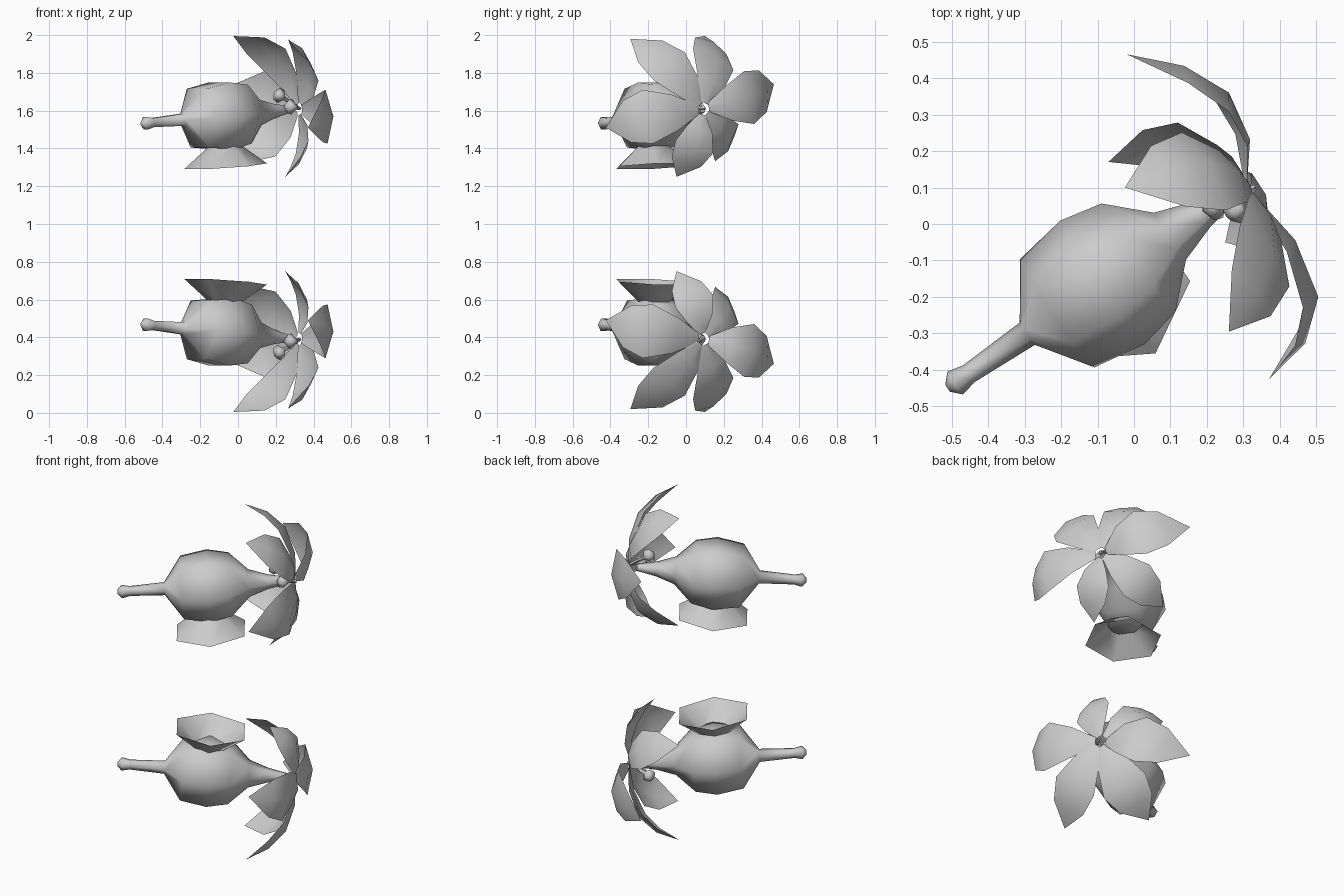
import bpy, math
from mathutils import Vector

if "Cube" in bpy.data.objects:
    bpy.data.objects.remove(bpy.data.objects["Cube"])

MID = Vector((0, 0, 1))          # everything is mirrored about z = 1


def make(name, verts, faces, angle=60):
    me = bpy.data.meshes.new(name)
    me.from_pydata([Vector(v) - MID for v in verts], [], faces)
    ob = bpy.data.objects.new(name, me)
    ob.location = MID
    bpy.context.collection.objects.link(ob)
    m = ob.modifiers.new("mirror", 'MIRROR')
    m.use_axis = (False, False, True)
    m.use_mirror_merge = False
    bpy.ops.object.select_all(action='DESELECT')
    ob.select_set(True)
    bpy.context.view_layer.objects.active = ob
    bpy.ops.object.shade_smooth_by_angle(angle=math.radians(angle))
    return ob


def lathe(name, origin, axis, profile, sides=6, side_dir=Vector((0, 0, 1)), caps=True, angle=60):
    """Rings of (distance along axis, radius)."""
    a = Vector(axis).normalized()
    e1 = side_dir.cross(a).normalized()
    e2 = a.cross(e1)
    verts, faces = [], []
    for t, r in profile:
        for k in range(sides):
            w = 2 * math.pi * k / sides
            verts.append(Vector(origin) + a * t + (e1 * math.cos(w) + e2 * math.sin(w)) * r)
    for i in range(len(profile) - 1):
        for k in range(sides):
            j = (k + 1) % sides
            faces.append((i * sides + k, i * sides + j, (i + 1) * sides + j, (i + 1) * sides + k))
    if caps:
        faces.append(tuple(reversed(range(sides))))
        n = (len(profile) - 1) * sides
        faces.append(tuple(range(n, n + sides)))
    return make(name, verts, faces, angle)


# Pod with a thin stem at one end and a neck at the other
AX = Vector((.825, .564, .08)).normalized()
ORG = Vector((.045, -.070, 1.585))
lathe("pod", ORG, AX, [(-.675, .012), (-.65, .038), (-.605, .028), (-.41, .037), (-.31, .18),
                       (-.16, .205), (-.04, .18), (.065, .078), (.17, .042), (.28, .02)])

# Flared foot, an open six-sided cup pressed against the pod
down = Vector((.08 * .825, .08 * .564, -1)).normalized()
lathe("flared_foot", (-.083, -.185, 1.575), down, [(.165, .09), (.27, .22)],
      side_dir=Vector((-.564, .825, 0)).cross(down), caps=False, angle=70)


# Petals: a bowed strip through base, middle and tip, with edges curled inward
def petal(name, mid, tip, width, side=None):
    out = Vector((.87, .49, 0)).normalized()
    tip, mid = Vector(tip), Vector(mid)
    centre = Vector((.325, .095, 1.61))
    base = centre + ((mid - centre) - out * (mid - centre).dot(out)).normalized() * .03
    ctrl = 2 * mid - (base + tip) / 2
    if side:
        run = (tip - base).normalized()
        side = Vector(side)
        side = (side - run * side.dot(run)).normalized()
    else:
        side = (tip - base).cross(mid - (base + tip) / 2).normalized()
    verts, faces = [], []
    for t, w in ((0, .18), (.2, .66), (.5, 1), (.77, .78)):
        p = base * (1 - t) ** 2 + ctrl * 2 * t * (1 - t) + tip * t * t
        tan = ((ctrl - base) * (1 - t) + (tip - ctrl) * t).normalized()
        nrm = side.cross(tan).normalized()
        if nrm.dot(mid - (base + tip) / 2) < 0:
            nrm = -nrm
        for s in (-1, 0, 1):
            verts.append(p + side * s * w * width - nrm * abs(s) * w * width * .25)
    for i in range(3):
        for k in range(2):
            a = i * 3 + k
            faces.append((a, a + 1, a + 4, a + 3))
    verts.append(tip)
    faces += [(9, 10, 12), (10, 11, 12)]
    make(name, verts, faces)


for i, (mid, tip, w, side) in enumerate([
        ((.26, .36, 1.67), (-.02, .465, 1.74), .145, None),
        ((.21, .165, 1.89), (-.025, .1, 1.995), .135, (.10, -.20, .12)),
        ((.385, -.08, 1.85), (.26, -.295, 1.98), .13, (.13, -.16, -.14)),
        ((.505, -.20, 1.57), (.37, -.425, 1.51), .145, (-.05, 0, 1)),
        ((.365, .05, 1.40), (.25, -.05, 1.25), .11, (.05, -.18, .03)),
        ((.17, .235, 1.43), (-.07, .17, 1.37), .115, None)]):
    petal(f"petal_{i + 1}", mid, tip, w, side)

# Stamens with blunt heads
for i, head in enumerate([(.22, .05, 1.68), (.28, .04, 1.62)]):
    c = Vector((.33, .10, 1.61))
    d = Vector(head) - c
    n = d.length
    lathe(f"stamen_{i + 1}", c, d, [(0, .008), (n - .03, .01), (n - .01, .04), (n + .02, .036), (n + .032, .012)], sides=4)
